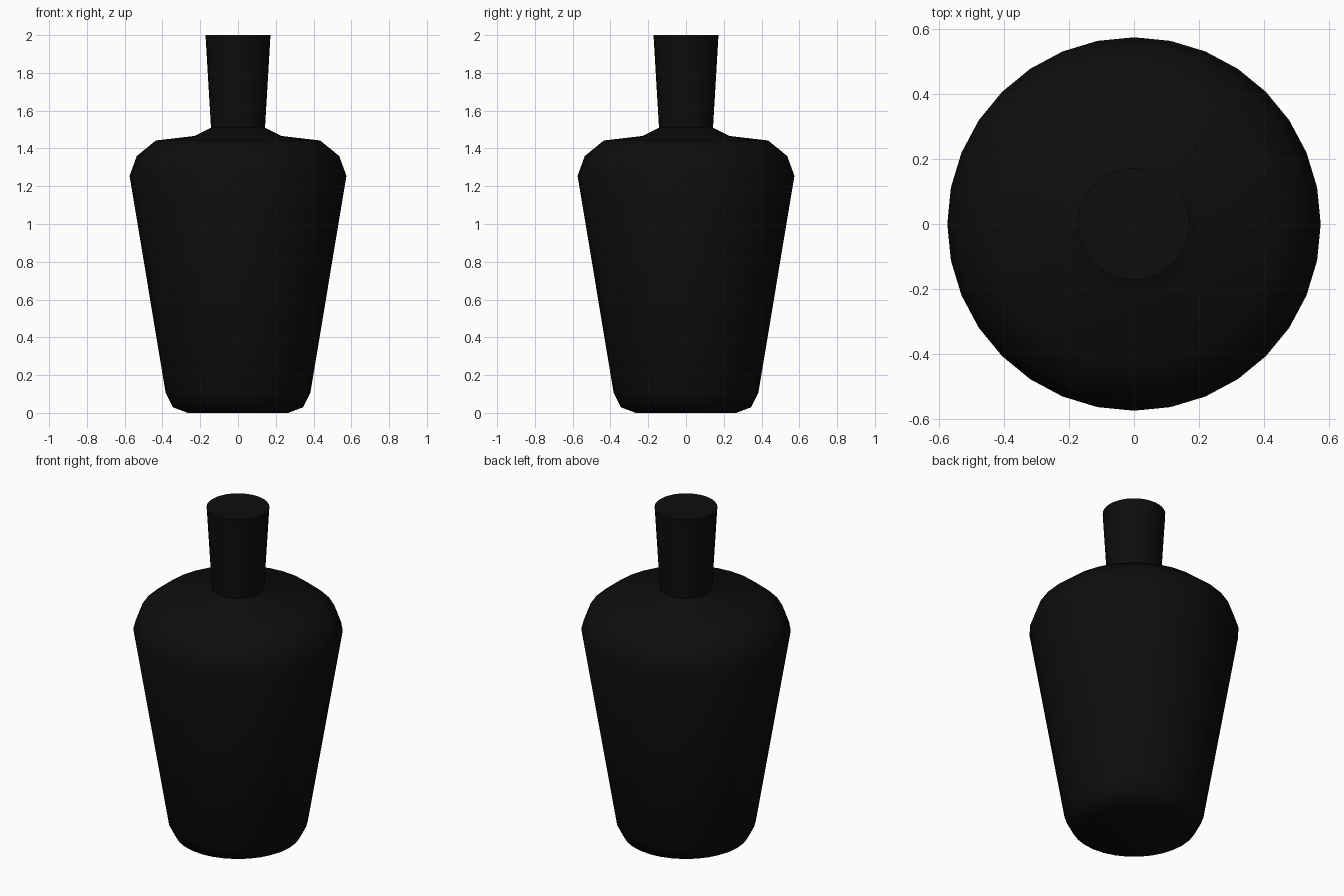
import bpy, bmesh
from math import cos, sin, pi

if "Cube" in bpy.data.objects:
    bpy.data.objects.remove(bpy.data.objects["Cube"])

SIDES = 32
# (radius, height) from foot to lip
PROFILE = [(0.265, 0.0), (0.345, 0.03), (0.383, 0.105), (0.574, 1.255),
           (0.536, 1.36), (0.435, 1.442), (0.23, 1.466), (0.143, 1.51),
           (0.172, 2.0)]


def lathe(name, profile, sides):
    bm = bmesh.new()
    rings = [[bm.verts.new((r * cos(2 * pi * i / sides), r * sin(2 * pi * i / sides), z))
              for i in range(sides)] for r, z in profile]
    for low, high in zip(rings, rings[1:]):
        for i in range(sides):
            j = (i + 1) % sides
            bm.faces.new((low[i], low[j], high[j], high[i]))
    # flat base and closed lip
    bm.faces.new(rings[0][::-1])
    bm.faces.new(rings[-1])
    mesh = bpy.data.meshes.new(name)
    bm.to_mesh(mesh)
    bm.free()
    obj = bpy.data.objects.new(name, mesh)
    bpy.context.collection.objects.link(obj)
    return obj


# bottle: tapered body, rounded shoulder and flared neck
bottle = lathe("bottle", PROFILE, SIDES)
black = bpy.data.materials.new("black_glass")
black.diffuse_color = (0.004, 0.004, 0.004, 1)
black.use_nodes = True
black.node_tree.nodes["Principled BSDF"].inputs["Base Color"].default_value = black.diffuse_color
bottle.data.materials.append(black)

# smooth body, crisp rim
bpy.context.view_layer.objects.active = bottle
bottle.select_set(True)
bpy.ops.object.shade_smooth_by_angle(angle=pi / 3)
